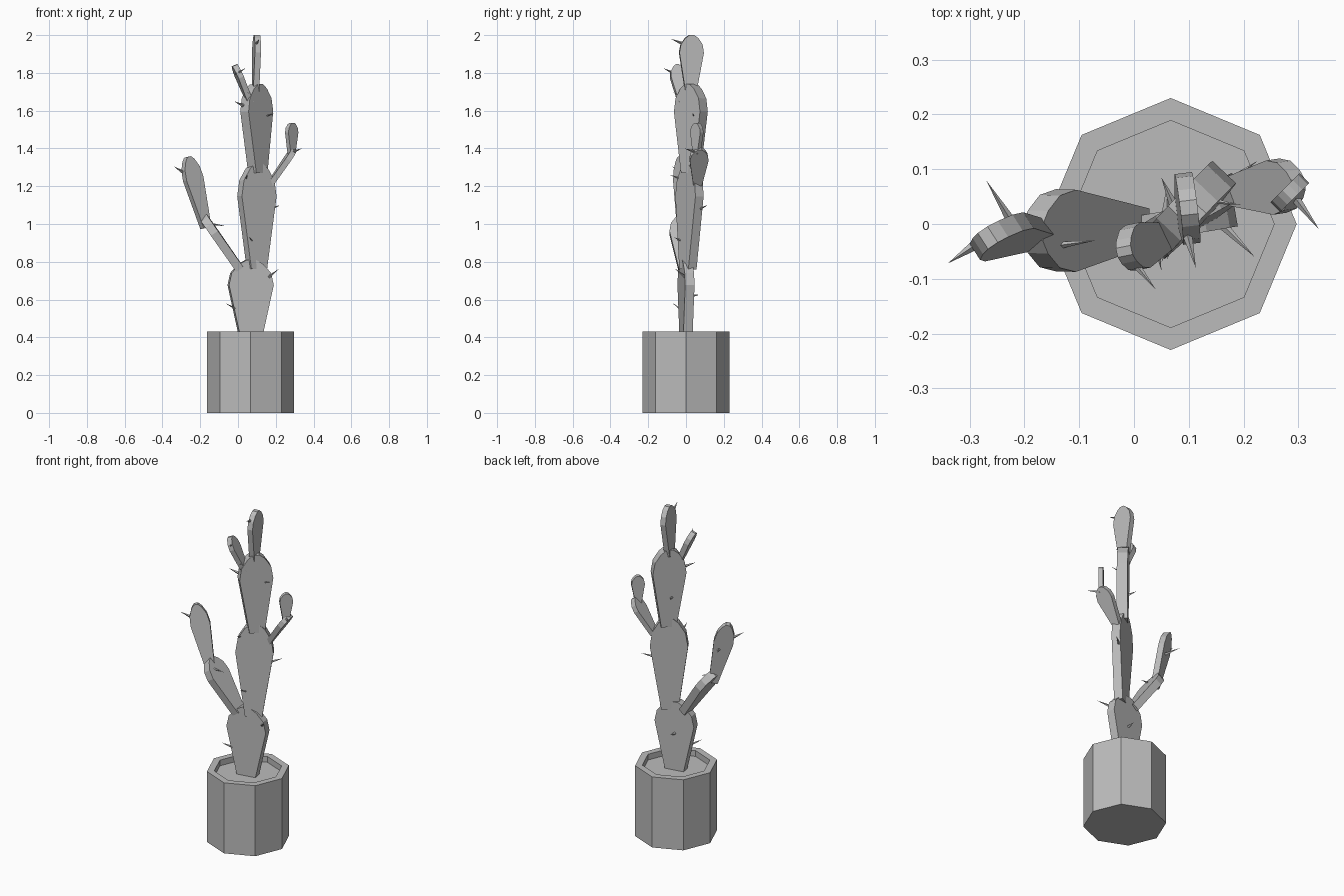
import bpy, bmesh
from mathutils import Vector

cube = bpy.data.objects.get("Cube")
if cube:
    bpy.data.objects.remove(cube, do_unlink=True)

# Single plain material
grey = bpy.data.materials.new("plain grey")
grey.use_nodes = True
colour = (0.5, 0.5, 0.5, 1)
grey.diffuse_color = colour
grey.node_tree.nodes["Principled BSDF"].inputs["Base Color"].default_value = colour


def finish(name, bm):
    bmesh.ops.recalc_face_normals(bm, faces=bm.faces)
    mesh = bpy.data.meshes.new(name)
    bm.to_mesh(mesh)
    bm.free()
    mesh.materials.append(grey)
    obj = bpy.data.objects.new(name, mesh)
    bpy.context.collection.objects.link(obj)
    return obj


# Half outline of a paddle: (share of length, share of half width)
OUTLINE = [(0, .45), (.69, 1), (.84, .88), (.95, .52), (1, .2)]


def pad(name, base, tip, across, width, thick):
    """Flat paddle from base to tip, widened along the given direction."""
    base, tip, across = Vector(base), Vector(tip), Vector(across)
    axis = tip - base
    across = (across - across.project(axis)).normalized()
    normal = axis.cross(across).normalized() * thick
    ring = [(s, h) for s, h in OUTLINE] + [(s, -h) for s, h in reversed(OUTLINE)]
    bm = bmesh.new()
    verts = [bm.verts.new(base + axis * s + across * h * width / 2 - normal / 2)
             for s, h in ring]
    face = bm.faces.new(verts)
    side = bmesh.ops.extrude_face_region(bm, geom=[face], use_keep_orig=True)
    moved = [g for g in side["geom"] if isinstance(g, bmesh.types.BMVert)]
    bmesh.ops.translate(bm, verts=moved, vec=normal)
    finish(name, bm)


def spine(name, base, tip, radius=.009):
    """Thin pointed thorn."""
    base, tip = Vector(base), Vector(tip)
    axis = tip - base
    base -= axis * .2
    axis = tip - base
    bm = bmesh.new()
    bmesh.ops.create_cone(bm, cap_ends=True, segments=4, radius1=radius,
                          radius2=0, depth=axis.length)
    obj = finish(name, bm)
    obj.rotation_mode = 'QUATERNION'
    obj.rotation_quaternion = axis.to_track_quat('Z', 'Y')
    obj.location = (base + tip) / 2


# Eight sided pot with sunken soil
bm = bmesh.new()
bmesh.ops.create_cone(bm, cap_ends=True, segments=8, radius1=.23, radius2=.23, depth=.43)
top = max(bm.faces, key=lambda f: f.calc_center_median().z)
bmesh.ops.inset_region(bm, faces=[top], thickness=.041)
sunk = bmesh.ops.extrude_face_region(bm, geom=[top])
bmesh.ops.translate(bm, vec=(0, 0, -.035),
                    verts=[g for g in sunk["geom"] if isinstance(g, bmesh.types.BMVert)])
if top.is_valid:
    bmesh.ops.delete(bm, geom=[top], context='FACES_ONLY')
finish("pot", bm).location = (.067, 0, .215)

# Stem and branch paddles
pad("lower_pad", (.067, 0, .38), (.067, 0, .81), (.98, .17, 0), .24, .05)
pad("middle_pad", (.1, .01, .76), (.1, .022, 1.32), (.86, .5, 0), .212, .05)
pad("upper_pad", (.105, .025, 1.27), (.097, .026, 1.74), (.69, .73, 0), .19, .06)
pad("crown_pad", (.093, .025, 1.7), (.1, .03, 2), (-.12, .99, 0), .13, .032)
pad("crown_side_pad", (.065, -.02, 1.64), (-.018, -.05, 1.84), (-.2, .98, 0), .085, .03)
pad("right_branch", (.01, -.005, .76), (-.185, -.015, 1.04), (.03, 1, 0), .15, .045)
pad("right_branch_tip", (-.17, -.02, .98), (-.267, -.025, 1.355), (.84, .54, 0), .11, .035)
pad("left_branch", (.17, .06, 1.21), (.3, .072, 1.4), (-.15, .99, 0), .1, .03)
pad("left_branch_tip", (.283, .056, 1.37), (.285, .058, 1.535), (.71, .71, 0), .075, .025)

# Thorns
SPINES = [
    ((-.3, -.045, 1.28), (-.34, -.072, 1.305)),
    ((-.23, .015, 1.2), (-.27, .08, 1.22)),
    ((-.145, -.04, 1), (-.07, -.03, .99)),
    ((.17, -.01, .725), (.22, -.06, .765)),
    ((-.01, -.03, .55), (-.065, -.07, .58)),
    ((.06, .03, .62), (.06, .07, .625)),
    ((.17, .075, 1.08), (.225, .115, 1.1)),
    ((.08, -.01, .905), (.06, -.065, .93)),
    ((.04, -.03, 1.24), (.05, -.085, 1.26)),
    ((.02, -.04, 1.63), (-.02, -.06, 1.65)),
    ((.075, -.01, 1.67), (.05, -.07, 1.7)),
    ((0, -.07, 1.8), (.04, -.12, 1.825)),
    ((.12, .045, 1.565), (.195, .035, 1.585)),
    ((.1, -.03, 1.96), (.113, -.08, 1.98)),
    ((.07, .04, 1.45), (.05, .085, 1.46)),
    ((.3, .04, 1.385), (.338, -.01, 1.4)),
]
for i, (base, tip) in enumerate(SPINES):
    spine(f"spine_{i + 1}", base, tip)
